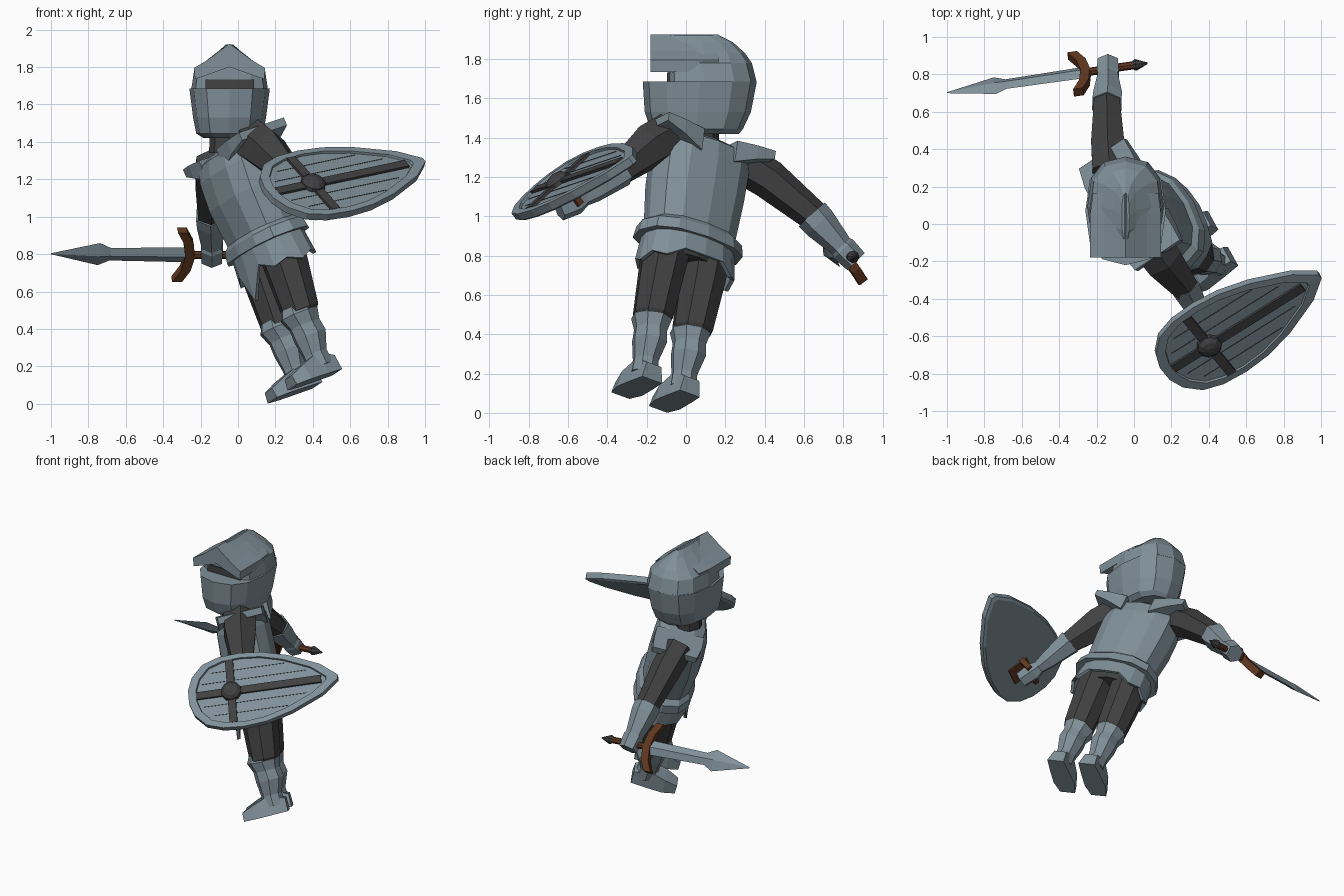
import bpy, bmesh, math
from mathutils import Vector, Matrix


def material(name, rgb):
    m = bpy.data.materials.new(name)
    m.diffuse_color = (*rgb, 1)
    return m


STEEL = material("steel", (0.215, 0.278, 0.318))
DARK = material("dark_cloth", (0.052, 0.052, 0.052))
BROWN = material("brown_leather", (0.115, 0.038, 0.014))


def frame(origin, x, z):
    """Orthonormal frame from an origin, an approximate x axis and a z axis."""
    z = Vector(z).normalized()
    y = z.cross(Vector(x)).normalized()
    x = y.cross(z)
    m = Matrix((x, y, z)).transposed().to_4x4()
    m.translation = Vector(origin)
    return m


WORLD = Matrix.Identity(4)
BODY = frame((0.125, 0.02, 0.93), (0.46, -0.82, 0.28), (-0.39, 0.12, 0.92))
SHIELD = frame((0.40, -0.645, 1.168), (0.834, 0.523, 0.177), (0.197, -0.581, 0.791))
SWORD = frame((-0.13, 0.83, 0.795), (-0.989, -0.148, 0.011), (-0.095, 0.6, -0.8))


def loft(name, rings, mat, m=WORLD):
    """Skin a list of equal-length point rings and cap both ends."""
    bm = bmesh.new()
    vs = [[bm.verts.new(m @ Vector(p)) for p in r] for r in rings]
    n = len(vs[0])
    for a, b in zip(vs, vs[1:]):
        for i in range(n):
            j = (i + 1) % n
            bm.faces.new((a[i], a[j], b[j], b[i]))
    bm.faces.new(vs[0][::-1])
    bm.faces.new(vs[-1])
    bmesh.ops.recalc_face_normals(bm, faces=bm.faces)
    me = bpy.data.meshes.new(name)
    bm.to_mesh(me)
    bm.free()
    me.materials.append(mat)
    ob = bpy.data.objects.new(name, me)
    bpy.context.collection.objects.link(ob)
    return ob


def oval(cx, cy, z, rx, ry, n=10, power=1.0):
    """Horizontal ring with a vertex at the front; power < 1 makes it boxier."""
    pts = []
    for i in range(n):
        a = -math.pi / 2 + 2 * math.pi * i / n
        c, s = math.cos(a), math.sin(a)
        pts.append((cx + rx * math.copysign(abs(c) ** power, c),
                    cy + ry * math.copysign(abs(s) ** power, s), z))
    return pts


def box(name, lo, hi, mat, m=WORLD):
    rings = [[(lo[0], lo[1], z), (hi[0], lo[1], z), (hi[0], hi[1], z), (lo[0], hi[1], z)]
             for z in (lo[2], hi[2])]
    return loft(name, rings, mat, m)


def limb(name, stations, mat, n=6):
    """Tapered tube through (point, radius) stations."""
    a, b = Vector(stations[0][0]), Vector(stations[-1][0])
    q = (b - a).to_track_quat('Z', 'Y')
    rings = [[Vector(p) + q @ Vector(c) for c in oval(0, 0, 0, r, r, n)] for p, r in stations]
    return loft(name, rings, mat)


# ---- Helmet: face mask, skull, brow and eye slit
HX = -0.045


def head_ring(z, rx, front, back, flat=-1.0):
    """Head outline; flat cuts the front off at that y."""
    ring = oval(HX, (front + back) / 2, z, rx, (back - front) / 2, 12, 0.8)
    return [(x, max(y, flat), z) for x, y, z in ring]


loft("face_mask", [head_ring(1.42, 0.14, -0.14, 0.27), head_ring(1.445, 0.178, -0.18, 0.29),
                   head_ring(1.53, 0.195, -0.21, 0.33), head_ring(1.685, 0.215, -0.22, 0.36)], STEEL)
loft("skull", [head_ring(1.68, 0.205, -0.17, 0.36, -0.09), head_ring(1.78, 0.19, -0.17, 0.335, -0.09),
               head_ring(1.83, 0.13, -0.12, 0.30, -0.09), head_ring(1.885, 0.06, -0.09, 0.24, -0.09),
               head_ring(1.92, 0.02, -0.09, 0.17, -0.09)], STEEL)
brow = [(-0.185, 1.735), (-0.19, 1.795), (-0.115, 1.84), (0, 1.925), (0.115, 1.84), (0.19, 1.795),
        (0.185, 1.735), (0.1, 1.765), (0, 1.80), (-0.1, 1.765)]
loft("brow", [[(HX + x * k, y, z) for x, z in brow] for y, k in ((-0.18, 1), (0.05, 1), (0.165, 0.92))],
     STEEL)
box("eye_slit", (HX - 0.13, -0.097, 1.683), (HX + 0.13, -0.07, 1.733), DARK)
loft("neck", [oval(-0.055, 0.065, 1.34, 0.1, 0.1, 8), oval(-0.05, 0.07, 1.47, 0.1, 0.1, 8)], DARK)

# ---- Torso armour with flared lower edge
torso = [(-0.095, 0.0, 0.295, 0.20), (-0.035, 0.0, 0.285, 0.19), (-0.01, 0.0, 0.245, 0.17),
         (0.20, 0.0, 0.262, 0.185), (0.36, 0.01, 0.265, 0.18), (0.445, 0.02, 0.25, 0.155),
         (0.475, 0.03, 0.14, 0.10)]
loft("torso", [oval(0, cy, z, rx, ry, 12, 0.82) for z, cy, rx, ry in torso], STEEL, BODY)

# ---- Skirt armour: longest at the front, short at the back
top = oval(0, 0, -0.06, 0.25, 0.175, 16, 0.9)
hem = []
for i, (x, y, z) in enumerate(oval(0, 0, 0, 0.27, 0.19, 16, 0.9)):
    depth = 0.165 + 0.06 * abs(x) / 0.28 + (0.03 if i % 2 == 0 else 0)
    if abs(x) < 0.05 and y < 0:
        depth, y = 0.355, y - 0.025
    hem.append((x, y, -depth))
inner = [(x * 0.92, y * 0.9, z) for x, y, z in hem]
loft("skirt_armour", [top, hem, inner, [(x * 0.9, y * 0.9, z) for x, y, z in top]], STEEL, BODY)
loft("hips", [oval(0, 0, -0.04, 0.22, 0.15), oval(0, -0.01, -0.18, 0.2, 0.12)], DARK, BODY)

# ---- Paired parts in the body frame
for s, side in ((1, "left"), (-1, "right")):
    pauldron = [(0.10, -0.13, 0.19, 0.36, 0.475), (0.22, -0.125, 0.20, 0.41, 0.485),
                (0.325, -0.10, 0.20, 0.445, 0.49)]
    loft(side + "_pauldron", [[(s * x, y0, z0), (s * x, y1, z0), (s * x, y1, z1), (s * x, y0, z1)]
                              for x, y0, y1, z0, z1 in pauldron], STEEL, BODY)
    loft(side + "_thigh", [oval(s * 0.115, 0.0, -0.06, 0.13, 0.135, 8),
                           oval(s * 0.12, -0.02, -0.25, 0.122, 0.125, 8),
                           oval(s * 0.12, -0.05, -0.50, 0.108, 0.105, 8),
                           oval(s * 0.12, -0.05, -0.53, 0.085, 0.085, 8)], DARK, BODY)
    boot = [(-0.47, -0.065, 0.085, 0.09), (-0.515, -0.065, 0.104, 0.112), (-0.58, -0.06, 0.085, 0.09),
            (-0.645, -0.055, 0.09, 0.095), (-0.745, -0.07, 0.066, 0.07), (-0.82, -0.07, 0.07, 0.075)]
    loft(side + "_greave", [oval(s * 0.118, cy, z, rx, ry, 8) for z, cy, rx, ry in boot], STEEL, BODY)
    foot = [(0.015, 0.06, -0.79), (-0.08, 0.07, -0.745), (-0.20, 0.078, -0.785), (-0.285, 0.055, -0.82)]
    loft(side + "_foot", [[(s * 0.115 - w, y, -0.876), (s * 0.115 + w, y, -0.876),
                           (s * 0.115 + w * 0.75, y, t), (s * 0.115 - w * 0.75, y, t)]
                          for y, w, t in foot], STEEL, BODY)

# ---- Arms
limb("right_sleeve", [((-0.13, 0.27, 1.28), 0.105), ((-0.14, 0.42, 1.19), 0.102),
                      ((-0.145, 0.66, 0.995), 0.078)], DARK)
limb("right_gauntlet", [((-0.145, 0.64, 1.01), 0.09), ((-0.142, 0.68, 0.965), 0.088),
                        ((-0.14, 0.80, 0.835), 0.058)], STEEL)
limb("right_fist", [((-0.14, 0.775, 0.86), 0.05), ((-0.14, 0.80, 0.835), 0.068),
                    ((-0.14, 0.865, 0.77), 0.062)], STEEL)
limb("left_sleeve", [((0.07, -0.08, 1.41), 0.125), ((0.15, -0.19, 1.355), 0.118),
                     ((0.29, -0.36, 1.215), 0.075)], DARK)
limb("left_gauntlet", [((0.27, -0.33, 1.235), 0.088), ((0.345, -0.47, 1.13), 0.062),
                       ((0.375, -0.53, 1.09), 0.045)], STEEL)
limb("left_fist", [((0.375, -0.52, 1.09), 0.045), ((0.39, -0.56, 1.07), 0.062),
                   ((0.425, -0.645, 1.03), 0.055)], STEEL)

# ---- Shield: rimmed teardrop board
half = [(0.71, 0.015), (0.60, 0.11), (0.39, 0.21), (0.22, 0.26), (0.07, 0.275), (-0.07, 0.265),
        (-0.18, 0.225), (-0.255, 0.14), (-0.285, 0.05)]
outline = half + [(x, -y) for x, y in reversed(half)]


def board(z, k):
    return [(0.12 + (x - 0.12) * k, y * k, z) for x, y in outline]


loft("shield_board", [board(-0.035, 0.95), board(-0.025, 1), board(0.015, 1),
                      board(0.017, 0.87), board(0.004, 0.86)], STEEL, SHIELD)
# Dark bands, boss and plank grooves
box("shield_long_band", (-0.235, -0.026, 0.0), (0.60, 0.026, 0.018), DARK, SHIELD)
box("shield_cross_band", (-0.026, -0.235, 0.0), (0.026, 0.235, 0.019), DARK, SHIELD)
loft("shield_boss", [oval(0, 0, z, r, r, 10) for z, r in
                     ((0.0, 0.07), (0.025, 0.066), (0.045, 0.045), (0.055, 0.015))], DARK, SHIELD)
for s in (1, -1):
    for t, x0, x1 in ((0.085, -0.19, 0.50), (0.16, -0.13, 0.37)):
        box("plank_groove", (x0, s * t - 0.002, 0.0), (x1, s * t + 0.002, 0.006), DARK, SHIELD)
# Grip on the back
box("shield_grip_plate", (-0.07, -0.13, -0.045), (0.07, 0.02, -0.03), BROWN, SHIELD)
box("shield_grip_bar", (-0.085, -0.035, -0.14), (0.085, 0.0, -0.105), BROWN, SHIELD)
for s in (1, -1):
    box("shield_grip_post", (s * 0.07 - 0.015, -0.035, -0.12), (s * 0.07 + 0.015, 0.0, -0.035),
        BROWN, SHIELD)

# ---- Sword: x runs to the tip, z across the blade width
blade = [(0.12, 0.05, 0.02), (0.56, 0.042, 0.018), (0.62, 0.074, 0.02), (0.88, 0.003, 0.003)]
loft("sword_blade", [[(x, 0, w), (x, t, 0), (x, 0, -w), (x, -t, 0)] for x, w, t in blade], STEEL, SWORD)
guard = [(0.185, -0.165), (0.145, -0.09), (0.13, 0), (0.145, 0.09), (0.185, 0.165)]
loft("sword_guard", [[(x - 0.026, -0.025, z), (x + 0.026, -0.025, z), (x + 0.026, 0.025, z),
                      (x - 0.026, 0.025, z)] for x, z in guard], BROWN, SWORD)


def rod(x, r):
    return [(x, a, b) for a, b, _ in oval(0, 0, 0, r, r, 8)]


loft("sword_grip", [rod(-0.14, 0.022), rod(0.13, 0.022)], BROWN, SWORD)
loft("sword_pommel", [rod(-0.12, 0.02), rod(-0.14, 0.032), rod(-0.205, 0.004)], DARK, SWORD)
